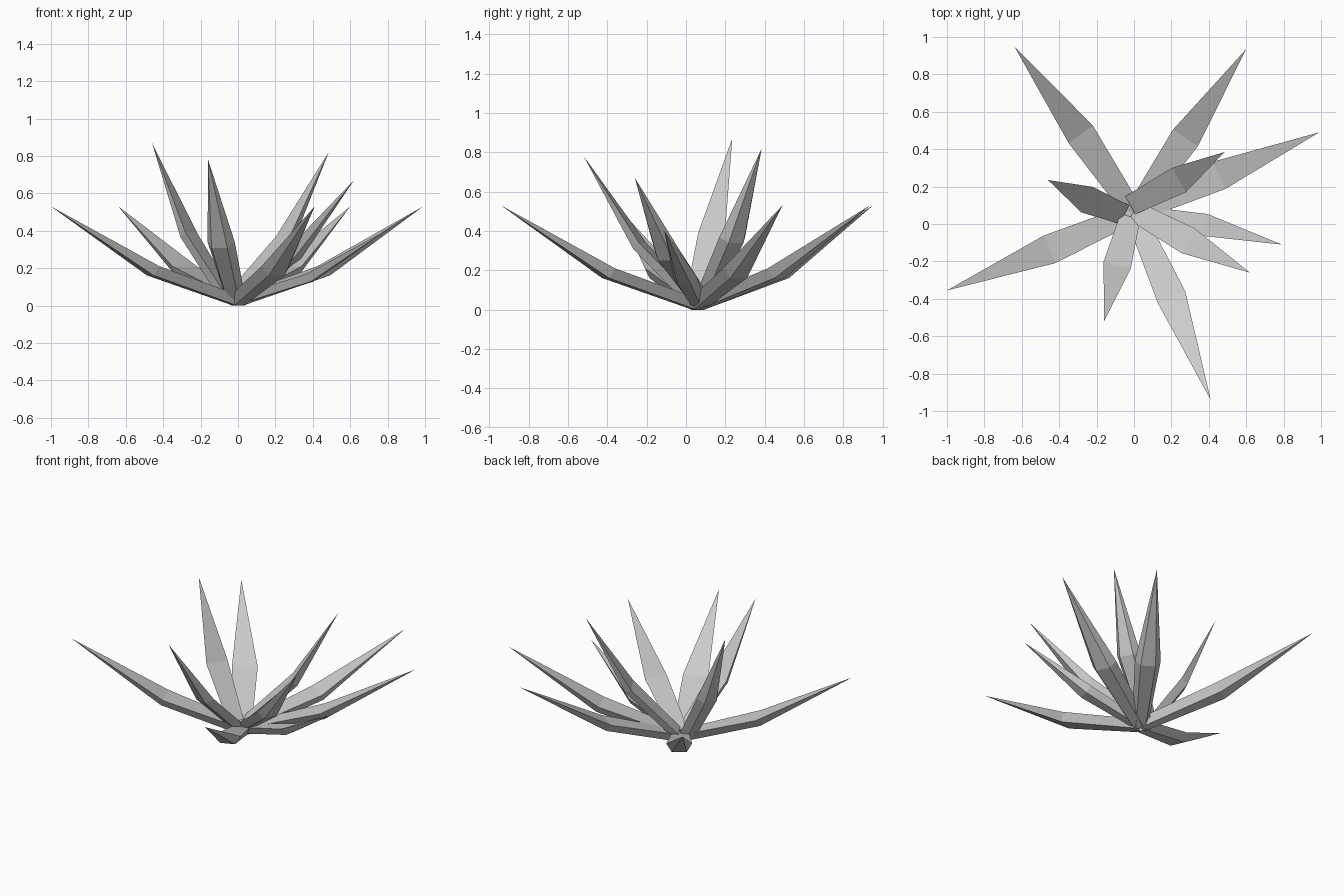
import bpy
import bmesh
from mathutils import Vector

cube = bpy.data.objects.get("Cube")
if cube:
    bpy.data.objects.remove(cube, do_unlink=True)

# One flat grey for the whole plant
grey = bpy.data.materials.new("leaf_grey")
grey.use_nodes = True
colour = (0.6, 0.6, 0.6, 1)
grey.diffuse_color = colour
grey.node_tree.nodes["Principled BSDF"].inputs["Base Color"].default_value = colour

UP = Vector((0, 0, 1))


def section(bm, centre, side, normal, width, depth):
    """Trapezoid: wide flat top, narrower underside."""
    low = centre - normal * depth
    points = [centre + side * width / 2, centre - side * width / 2,
              low - side * width * 0.29, low + side * width * 0.29]
    return [bm.verts.new(p) for p in points]


def leaf(name, root, knee, tip, root_width, width, depth):
    """Faceted spike that widens to a bent knee and then tapers to a point."""
    root, knee, tip = Vector(root), Vector(knee), Vector(tip)
    lower, upper = (knee - root).normalized(), (tip - knee).normalized()
    side = (tip - root).cross(UP).normalized()
    bm = bmesh.new()
    a = section(bm, root, side, side.cross(lower), root_width, depth)
    b = section(bm, knee, side, side.cross((lower + upper).normalized()), width, depth)
    end = bm.verts.new(tip)
    bm.faces.new(a)
    for i in range(4):
        j = (i + 1) % 4
        bm.faces.new((a[i], a[j], b[j], b[i]))
        bm.faces.new((b[i], b[j], end))
    bmesh.ops.recalc_face_normals(bm, faces=bm.faces)
    mesh = bpy.data.meshes.new(name)
    bm.to_mesh(mesh)
    bm.free()
    mesh.materials.append(grey)
    bpy.context.collection.objects.link(bpy.data.objects.new(name, mesh))


# Low spreading leaves: knee and tip
CENTRE = (0, 0.06, 0.05)
outer = {
    "back_right": ((-0.285, 0.48, 0.21), (-0.64, 0.95, 0.53)),
    "back_left": ((0.275, 0.46, 0.21), (0.60, 0.935, 0.53)),
    "left": ((0.455, 0.26, 0.21), (0.99, 0.49, 0.53)),
    "front_left": ((0.20, -0.39, 0.21), (0.41, -0.94, 0.53)),
    "right": ((-0.45, -0.135, 0.21), (-1.0, -0.355, 0.53)),
}
for place, (knee, tip) in outer.items():
    leaf("outer_leaf_" + place, CENTRE, knee, tip, 0.10, 0.16, 0.053)

# Short low leaf
leaf("short_leaf_left", CENTRE, (0.38, -0.005, 0.17), (0.79, -0.11, 0.40), 0.08, 0.12, 0.045)

# Steep upright leaves: root, knee and tip
inner = {
    "left": ((0, 0.07, 0.07), (0.29, -0.09, 0.29), (0.62, -0.26, 0.67)),
    "front": ((-0.02, 0.04, 0.07), (-0.09, -0.22, 0.34), (-0.16, -0.52, 0.78)),
    "right": ((-0.05, 0.05, 0.07), (-0.25, 0.13, 0.39), (-0.46, 0.235, 0.87)),
    "back": ((-0.02, 0.10, 0.08), (0.24, 0.235, 0.37), (0.485, 0.385, 0.82)),
}
for place, (root, knee, tip) in inner.items():
    leaf("inner_leaf_" + place, root, knee, tip, 0.11, 0.15, 0.05)
